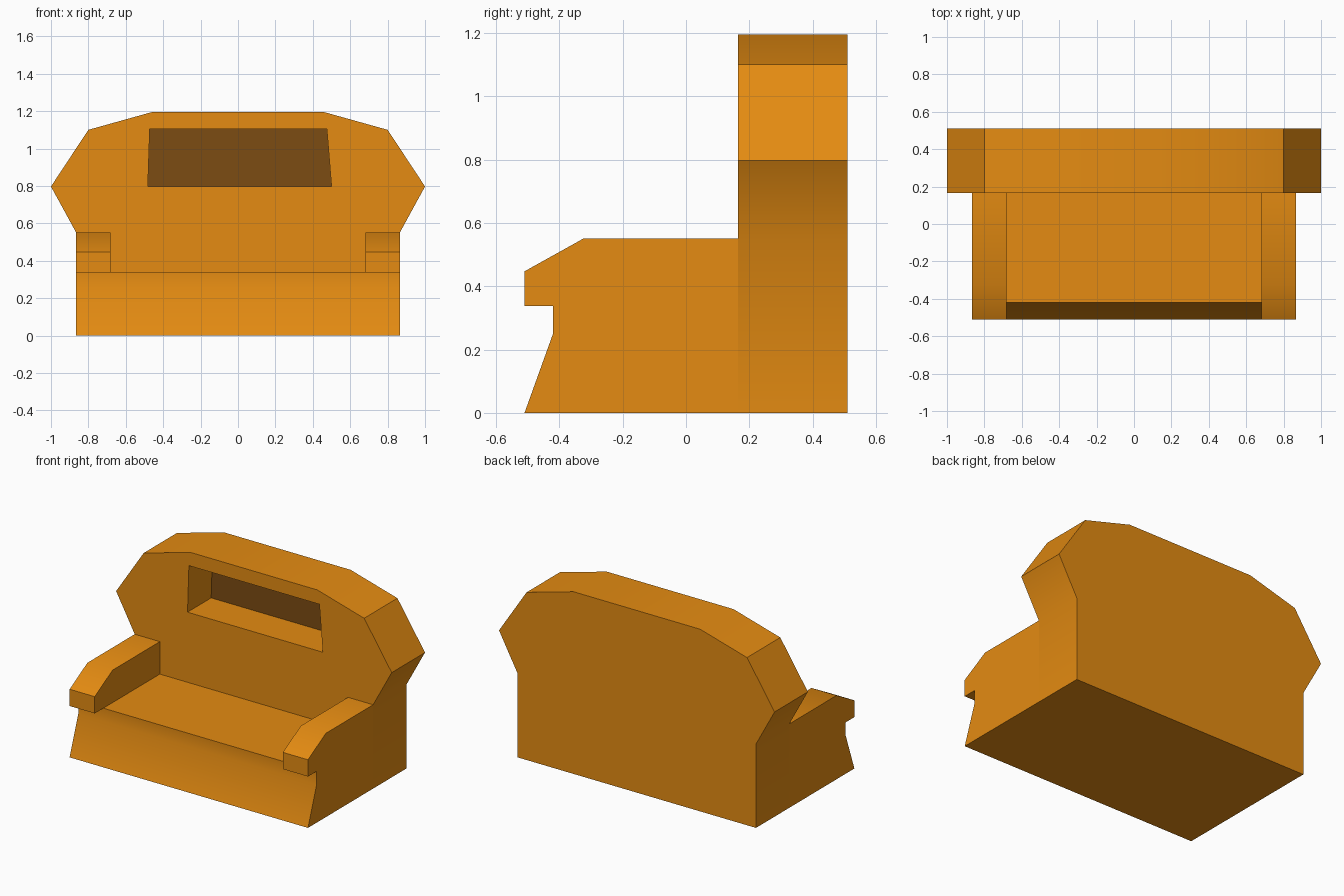
import bpy, bmesh, math
from mathutils import Vector

if "Cube" in bpy.data.objects:
    bpy.data.objects.remove(bpy.data.objects["Cube"])


def material(name, rgb):
    m = bpy.data.materials.new(name)
    m.diffuse_color = (*rgb, 1.0)
    m.use_nodes = True
    m.node_tree.nodes["Principled BSDF"].inputs["Base Color"].default_value = m.diffuse_color
    return m


orange = material("orange upholstery", (0.78, 0.26, 0.006))
brown = material("dark brown recess", (0.20, 0.072, 0.006))


def prism(name, profile, axis, lo, hi, hidden=None):
    """Extrude a profile (yz along X, xz along Y); drop faces for which hidden(normal) is true."""
    bm = bmesh.new()

    def place(p, d):
        return (d, p[0], p[1]) if axis == 'X' else (p[0], d, p[1])
    a = [bm.verts.new(place(p, lo)) for p in profile]
    b = [bm.verts.new(place(p, hi)) for p in profile]
    n = len(profile)
    bm.faces.new(a)
    bm.faces.new(b[::-1])
    for i in range(n):
        j = (i + 1) % n
        bm.faces.new((a[i], b[i], b[j], a[j]))
    bmesh.ops.recalc_face_normals(bm, faces=bm.faces[:])
    if hidden:
        bm.normal_update()
        gone = [f for f in bm.faces if hidden(f.normal)]
        bmesh.ops.delete(bm, geom=gone, context='FACES')
    me = bpy.data.meshes.new(name)
    bm.to_mesh(me)
    bm.free()
    ob = bpy.data.objects.new(name, me)
    bpy.context.collection.objects.link(ob)
    me.materials.append(orange)
    return ob


def smooth(ob):
    bpy.ops.object.select_all(action='DESELECT')
    ob.select_set(True)
    bpy.context.view_layer.objects.active = ob
    bpy.ops.object.shade_smooth_by_angle(angle=math.radians(30))


W, ARM_IN = 0.865, 0.683      # half width of body, inner side of arms
BACK_Y, END_Y = 0.165, 0.51   # front and rear of backrest
front = [(-END_Y, 0), (-0.42, 0.25), (-0.42, 0.337)]

# Seat between the arms
seat = prism("seat", front + [(BACK_Y, 0.337), (BACK_Y, 0)], 'X', -ARM_IN, ARM_IN,
             lambda n: abs(n.x) > 0.9 or n.y > 0.9)

# Side panels with overhanging armrests
arm_profile = front + [(-END_Y, 0.337), (-END_Y, 0.447), (-0.325, 0.55),
                       (BACK_Y, 0.55), (BACK_Y, 0)]
left_arm = prism("left_arm", arm_profile, 'X', -W, -ARM_IN, lambda n: n.y > 0.9)
right_arm = prism("right_arm", arm_profile, 'X', ARM_IN, W, lambda n: n.y > 0.9)

# Faceted backrest, symmetric outline
half = [(W, 0), (W, 0.55), (1.0, 0.797), (0.8, 1.1), (0.46, 1.195)]
outline = half + [(-x, z) for x, z in reversed(half)]
backrest = prism("backrest", outline, 'Y', BACK_Y, END_Y)

# Recess cut into the backrest
cutter = prism("recess_cutter", [(-0.482, 0.797), (0.5, 0.797), (0.475, 1.105), (-0.472, 1.105)],
               'Y', 0.0, 0.41)
cutter.hide_render = True
mod = backrest.modifiers.new("recess", 'BOOLEAN')
mod.object = cutter
mod.operation = 'DIFFERENCE'
mod.solver = 'EXACT'
bpy.context.view_layer.objects.active = backrest
bpy.ops.object.modifier_apply(modifier="recess")
bpy.data.objects.remove(cutter)

# Dark rear wall of the recess
backrest.data.materials.clear()
backrest.data.materials.append(orange)
backrest.data.materials.append(brown)
for f in backrest.data.polygons:
    f.material_index = 1 if f.normal.y < -0.9 and f.center.y > 0.3 else 0

for ob in (seat, left_arm, right_arm, backrest):
    smooth(ob)
